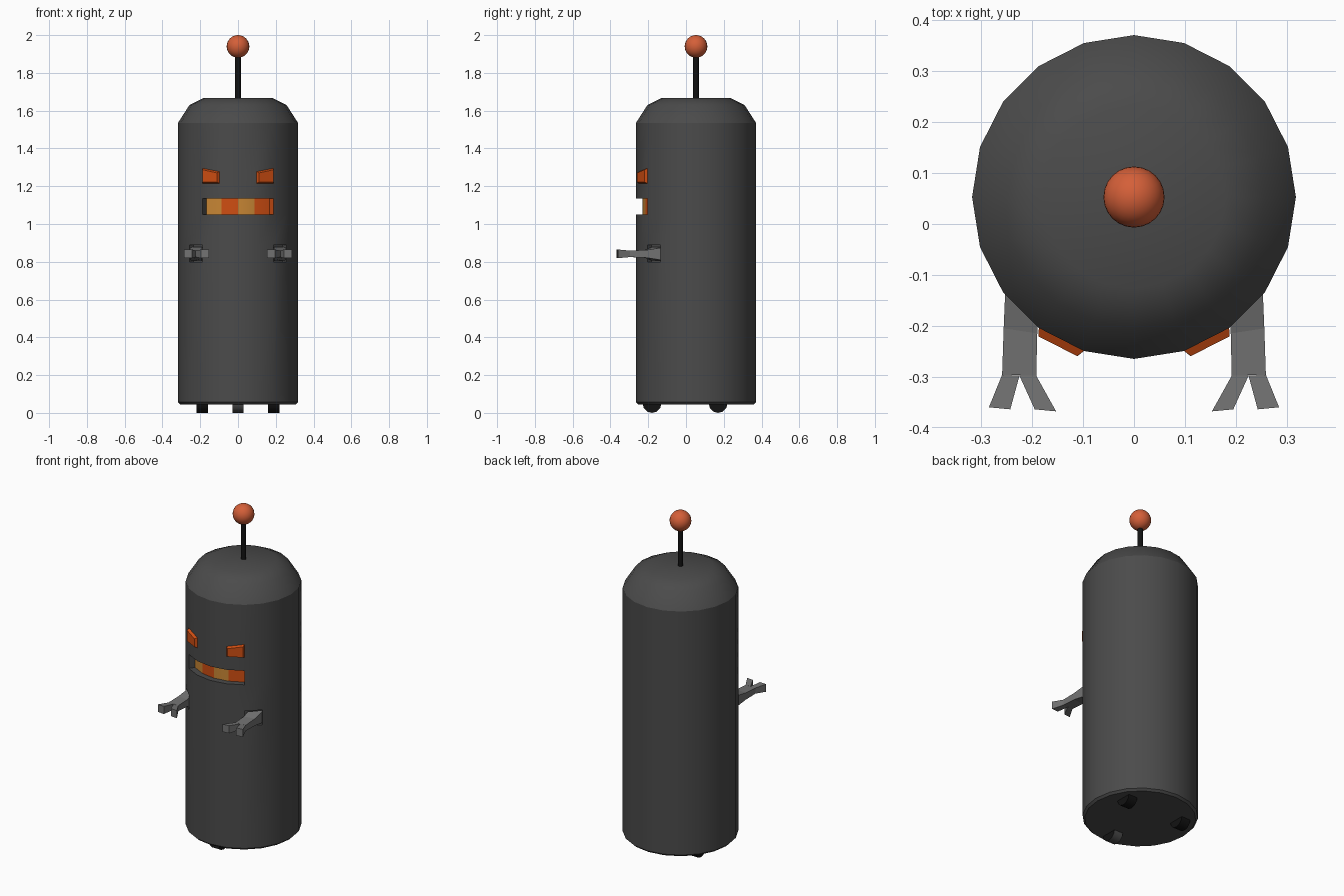
import bpy, bmesh, math
from mathutils import Vector, Matrix

cube = bpy.data.objects.get("Cube")
if cube:
    bpy.data.objects.remove(cube, do_unlink=True)


def material(name, r, g, b):
    m = bpy.data.materials.new(name)
    m.use_nodes = True
    m.diffuse_color = (r, g, b, 1)
    m.node_tree.nodes["Principled BSDF"].inputs["Base Color"].default_value = (r, g, b, 1)
    return m


GREY = material("dark grey", 0.07, 0.07, 0.07)
ORANGE = material("burnt orange", 0.62, 0.075, 0.006)
AMBER = material("amber", 0.58, 0.24, 0.035)
CORAL = material("coral", 0.66, 0.115, 0.04)
STEEL = material("steel grey", 0.17, 0.17, 0.17)
BLACK = material("black", 0.006, 0.006, 0.006)

CY = 0.053      # y of the body axis
SIDES = 20
RADIUS = 0.318


def finish(name, bm, mats, angle=31.2):
    bmesh.ops.recalc_face_normals(bm, faces=bm.faces)
    me = bpy.data.meshes.new(name)
    bm.to_mesh(me)
    bm.free()
    for m in mats:
        me.materials.append(m)
    ob = bpy.data.objects.new(name, me)
    bpy.context.collection.objects.link(ob)
    bpy.ops.object.select_all(action='DESELECT')
    ob.select_set(True)
    bpy.context.view_layer.objects.active = ob
    bpy.ops.object.shade_smooth_by_angle(angle=math.radians(angle))
    return ob


# Body: a lathed drum with rows placed for the face and arm sockets
profile = [(0.306, 0.045), (RADIUS, 0.057), (RADIUS, 0.80), (RADIUS, 0.89),
           (RADIUS, 1.05), (RADIUS, 1.135), (RADIUS, 1.215), (RADIUS, 1.285),
           (RADIUS, 1.535), (0.257, 1.63), (0.18, 1.668)]
ARM_ROW, MOUTH_ROW, EYE_ROW = 2, 4, 6
bm = bmesh.new()
rings = []
for r, z in profile:
    rings.append([bm.verts.new((r * math.cos(math.tau * i / SIDES),
                                CY + r * math.sin(math.tau * i / SIDES), z))
                  for i in range(SIDES)])
grid = {}
for row in range(len(rings) - 1):
    for i in range(SIDES):
        j = (i + 1) % SIDES
        grid[row, i] = bm.faces.new((rings[row][i], rings[row][j],
                                     rings[row + 1][j], rings[row + 1][i]))
bm.faces.new(rings[0][::-1])
bm.faces.new(rings[-1])
# Slanted brows
for i, dz in ((13, 0.01), (14, -0.008), (16, -0.008), (17, 0.01)):
    rings[EYE_ROW + 1][i].co.z += dz
bm.normal_update()

# Eyes: raised bevelled blocks
eyes = [grid[EYE_ROW, 13], grid[EYE_ROW, 16]]
rim = bmesh.ops.inset_individual(bm, faces=eyes, thickness=0.01, depth=0.015)["faces"]
for f in eyes + rim:
    f.material_index = 1

# Arm sockets: sunken pockets
sockets = [grid[ARM_ROW, 12], grid[ARM_ROW, 17]]
bmesh.ops.inset_individual(bm, faces=sockets, thickness=0.0, depth=-0.03)

# Mouth: a sunken slot with alternating teeth
teeth = [grid[MOUTH_ROW, i] for i in range(13, 17)]
walls = bmesh.ops.inset_region(bm, faces=teeth, thickness=0.0, depth=0.0,
                               use_boundary=True)["faces"]
for v in {v for f in teeth for v in f.verts}:
    v.co.x *= 0.282 / RADIUS
    v.co.y = CY + (v.co.y - CY) * 0.282 / RADIUS
for k, f in enumerate(teeth):
    f.material_index = 1 if k % 2 else 2
for f in walls:
    f.normal_update()
    if abs(f.normal.z) < 0.5 and f.calc_center_median().x > 0.1:
        f.material_index = 1
finish("body", bm, [GREY, ORANGE, AMBER])


# Arms: a tapering forearm and two splayed fingers
def loft(bm, sections):
    loops = []
    for (x0, y0), (x1, y1), h in sections:
        loops.append([bm.verts.new((x, y, 0.842 + z)) for x, y, z in
                      ((x0, y0, -h), (x1, y1, -h), (x1, y1, h), (x0, y0, h))])
    for a, b in zip(loops, loops[1:]):
        for i in range(4):
            j = (i + 1) % 4
            bm.faces.new((a[i], a[j], b[j], b[i]))
    bm.faces.new(loops[0][::-1])
    bm.faces.new(loops[-1])


inner, crotch, outer = (0.192, -0.298), (0.225, -0.298), (0.259, -0.296)
for side, label in ((1, "left"), (-1, "right")):
    bm = bmesh.new()
    loft(bm, [((0.19, -0.18), (0.252, -0.11), 0.036),
              ((0.19, -0.215), (0.256, -0.205), 0.021),
              (inner, outer, 0.017)])
    loft(bm, [(inner, crotch, 0.017), ((0.153, -0.368), (0.195, -0.364), 0.023)])
    loft(bm, [(crotch, outer, 0.017), ((0.243, -0.364), (0.285, -0.36), 0.023)])
    bmesh.ops.scale(bm, vec=(side, 1, 1), verts=bm.verts)
    finish(label + "_arm", bm, [STEEL], 10)

# Antenna rod and ball
bm = bmesh.new()
bmesh.ops.create_cone(bm, cap_ends=True, segments=12, radius1=0.015, radius2=0.015,
                      depth=0.26, matrix=Matrix.Translation((0, CY, 1.78)))
finish("antenna_rod", bm, [BLACK], 35)
bm = bmesh.new()
bmesh.ops.create_uvsphere(bm, u_segments=24, v_segments=16, radius=0.06,
                          matrix=Matrix.Translation((0, CY, 1.94)))
finish("antenna_ball", bm, [CORAL], 60)

# Wheels: one at the front, two at the back
for name, x, y, tread in (("front_wheel", 0, -0.18, 1),
                          ("left_back_wheel", 0.19, 0.17, 0),
                          ("right_back_wheel", -0.19, 0.17, 0)):
    bm = bmesh.new()
    place = Matrix.Translation((x, y, 0.05)) @ Matrix.Rotation(math.pi / 2, 4, 'Y')
    bmesh.ops.create_cone(bm, cap_ends=True, segments=12, radius1=0.05, radius2=0.05,
                          depth=0.06, matrix=place)
    bm.normal_update()
    for f in bm.faces:
        if abs(f.normal.x) < 0.5:
            f.material_index = tread
    finish(name, bm, [BLACK, GREY], 35)
